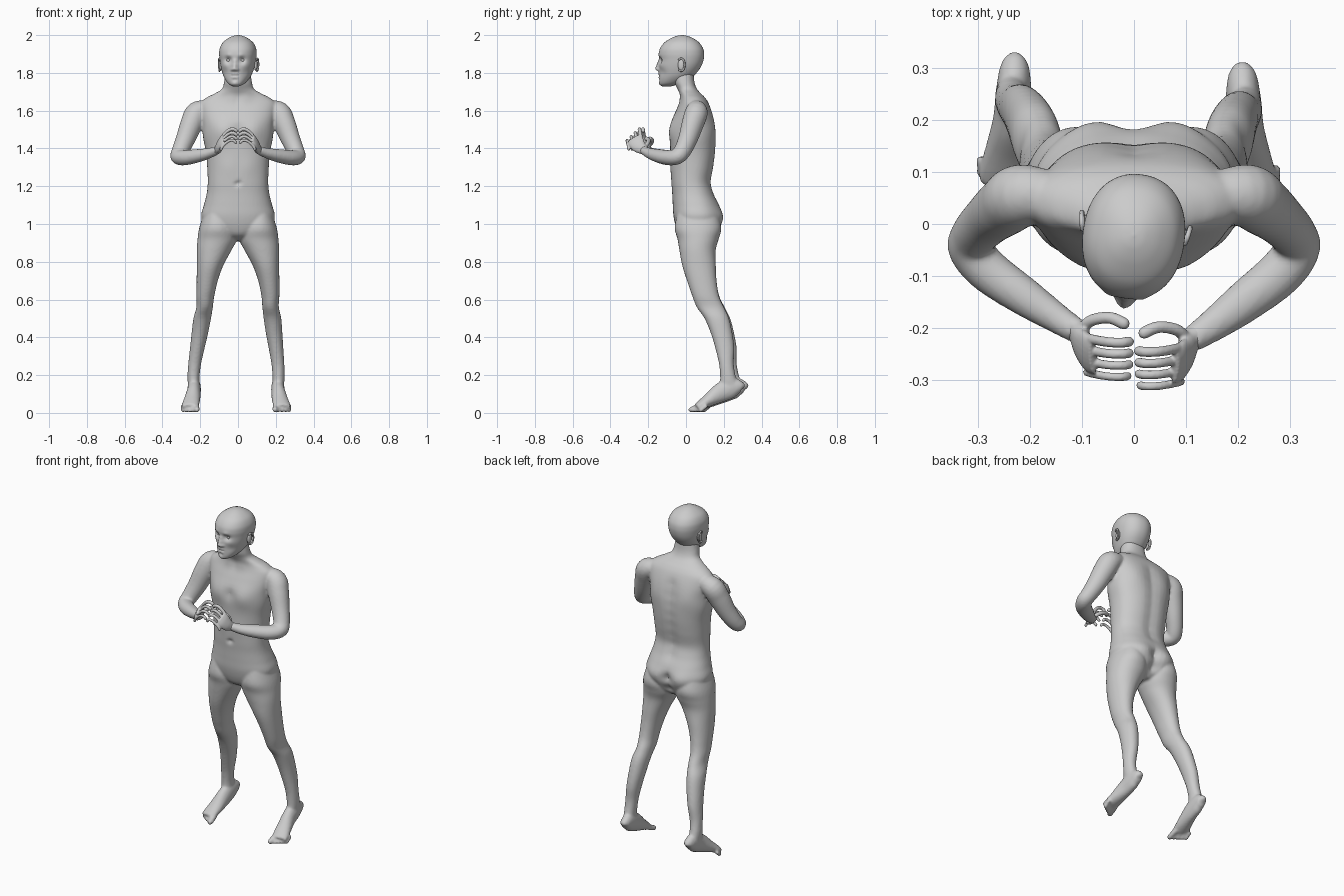
import bpy, bmesh, math
from mathutils import Vector, Matrix


def spline(rows, k):
    """Catmull-Rom interpolation of equal-length number rows."""
    p = [Vector(r) for r in rows]
    out = []
    for i in range(len(p) - 1):
        a, b, c, d = p[max(i - 1, 0)], p[i], p[i + 1], p[min(i + 2, len(p) - 1)]
        for j in range(k):
            t = j / k
            out.append(0.5 * (2 * b + (c - a) * t + (2 * a - 5 * b + 4 * c - d) * t * t
                              + (3 * b - a - 3 * c + d) * t ** 3))
    return out + [p[-1]]


def skin(bm, rings):
    """Closed loft through rings of points."""
    vs = [[bm.verts.new(q) for q in r] for r in rings]
    n = len(vs[0])
    for r, s in zip(vs, vs[1:]):
        for i in range(n):
            bm.faces.new((r[i], r[(i + 1) % n], s[(i + 1) % n], s[i]))
    bm.faces.new(vs[0][::-1])
    bm.faces.new(vs[-1])
    return [v for r in vs for v in r]


def slab(bm, rows, p=2.2, n=48, k=6):
    """Horizontal superellipse sections: z, x0, x1, y0, y1."""
    def pw(c):
        return math.copysign(abs(c) ** (2 / p), c)
    rings = []
    for z, x0, x1, y0, y1 in spline(rows, k):
        ts = [2 * math.pi * i / n for i in range(n)]
        rings.append([((x0 + x1 + (x1 - x0) * pw(math.cos(t))) / 2,
                       (y0 + y1 + (y1 - y0) * pw(math.sin(t))) / 2, z) for t in ts])
    return skin(bm, rings)


def tube(bm, rows, up=(0, 0, 1), n=20, k=5):
    """Sections square to a path: x, y, z, half width, half height."""
    pts = spline(rows, k)
    rings = []
    for i, q in enumerate(pts):
        c = Vector(q[:3])
        t = Vector(pts[min(i + 1, len(pts) - 1)][:3]) - Vector(pts[max(i - 1, 0)][:3])
        u = t.cross(Vector(up)).normalized()
        v = u.cross(t).normalized()
        rings.append([c + u * q[3] * math.cos(a) + v * q[4] * math.sin(a)
                      for a in (2 * math.pi * j / n for j in range(n))])
    return skin(bm, rings)


def digit(bm, points, r):
    """Round-ended finger or toe."""
    p = [Vector(q) for q in points]
    end = p[-1] + (p[-1] - p[-2]).normalized() * r * 0.8
    rows = [(*q, r, r) for q in p] + [(*end, r * 0.35, r * 0.35)]
    return tube(bm, rows, (0.1, 0.3, 1), 12, 4)


def sculpt(verts, bumps, side, yc):
    """Push soft bumps (x, z, radius, dy), mirrored in x, on the front or back."""
    for v in verts:
        if (v.co.y - yc) * side > 0:
            x, z = abs(v.co.x), v.co.z
            v.co.y += sum(d * math.exp(-((x - bx) ** 2 + (z - bz) ** 2) / r ** 2)
                          for bx, bz, r, d in bumps)


def warp(verts, s, fn):
    """Apply an offset, then mirror to side s."""
    for v in verts:
        v.co += Vector(fn(v.co))
        v.co.x *= s


def finish(name, bm, voxel=0, smooth=0):
    bmesh.ops.recalc_face_normals(bm, faces=bm.faces)
    for f in bm.faces:
        f.smooth = True
    me = bpy.data.meshes.new(name)
    bm.to_mesh(me)
    bm.free()
    ob = bpy.data.objects.new(name, me)
    bpy.context.collection.objects.link(ob)
    if voxel:
        m = ob.modifiers.new("merge", 'REMESH')
        m.mode, m.voxel_size, m.use_smooth_shade = 'VOXEL', voxel, True
        m = ob.modifiers.new("soften", 'SMOOTH')
        m.factor, m.iterations = 0.5, smooth
    return ob


# Torso and neck: z, half width, front, back
body = bmesh.new()
torso = [(.91, .03, .02, .12), (.94, .10, -.03, .16), (.98, .17, -.052, .178), (1.04, .195, -.066, .19),
         (1.10, .181, -.07, .175), (1.16, .166, -.073, .15), (1.22, .16, -.078, .135), (1.30, .163, -.08, .148),
         (1.38, .17, -.083, .158), (1.46, .185, -.085, .16), (1.53, .19, -.08, .152), (1.59, .2, -.058, .14),
         (1.64, .2, -.035, .12), (1.67, .165, -.028, .1), (1.69, .125, -.032, .08), (1.715, .085, -.045, .058),
         (1.75, .074, -.062, .045), (1.80, .066, -.07, .04)]
tv = slab(body, [(z, -w, w, f, b) for z, w, f, b in torso], 2.3)
sculpt(tv, [(.085, 1.49, .055, -.012), (0, 1.215, .012, .014), (0, 1.5, .03, .008), (.05, 1.3, .05, -.004),
            (.04, 1.665, .03, -.006)], -1, .03)
sculpt(tv, [(.09, 1.03, .06, .014), (0, .96, .03, -.025), (0, 1.03, .03, -.025), (.11, 1.52, .06, .008)]
       + [(0, 1.16 + .06 * i, .035, -.009) for i in range(8)], 1, .03)

# Legs, feet and arms
leg = [(1.06, .04, .18, -.045, .165), (.98, .012, .205, -.06, .187), (.92, .006, .214, -.045, .173),
       (.86, .035, .218, -.035, .157), (.78, .078, .218, -.02, .158), (.70, .107, .219, .005, .162),
       (.62, .124, .219, .033, .175), (.56, .129, .216, .058, .202), (.50, .136, .229, .1, .23),
       (.42, .148, .235, .135, .249), (.34, .163, .24, .16, .26), (.26, .177, .245, .18, .258),
       (.19, .183, .246, .187, .27), (.14, .183, .243, .185, .288), (.11, .19, .236, .2, .295)]
foot = [(.207, .31, .13, .01, .01), (.208, .297, .138, .026, .03), (.21, .25, .135, .034, .055),
        (.213, .19, .107, .037, .052), (.222, .13, .07, .043, .036), (.231, .085, .044, .046, .024),
        (.236, .06, .031, .042, .016)]
arm = [(.15, .055, 1.61, .045, .045), (.215, .055, 1.59, .06, .06), (.244, .037, 1.535, .058, .06),
       (.278, .01, 1.45, .05, .052), (.306, -.02, 1.385, .045, .045), (.314, -.048, 1.356, .043, .041),
       (.28, -.09, 1.351, .042, .04), (.21, -.14, 1.362, .037, .035), (.15, -.18, 1.376, .029, .027),
       (.108, -.207, 1.392, .024, .022)]
for s in (1, -1):
    lv = slab(body, leg, 2.1, 36)
    lv += tube(body, foot)
    for i in range(5):
        x = .197 + .0185 * i
        r = .015 if i == 0 else .0105
        lv += digit(body, [(x + .004, .085 + .008 * i, .038), (x, .058 + .011 * i, .029 - r / 6),
                           (x, .031 + .013 * i, r + .001)], r)

    def stance(c):
        g = max(0, min(1, (.65 - c.z) / .45))
        return (.021 * g, .012 * g, 0) if s < 0 else (0, -.006 * g, 0)
    warp(lv, s, stance)

    # Forearm reaches slightly further forward on the +x side
    av = tube(body, arm, n=28)
    warp(av, s, lambda c: (0, -.018 * max(0, min(1, (-.05 - c.y) / .15)) if s > 0 else 0, 0))

    # Hand with curled fingers
    hand = bmesh.new()
    hv = tube(hand, [(.128, -.192, 1.384, .021, .022), (.108, -.207, 1.393, .02, .027),
                     (.099, -.232, 1.413, .018, .038), (.089, -.248, 1.437, .014, .042),
                     (.078, -.258, 1.456, .008, .034)], up=(0, -.8, -.6))
    for i in range(4):
        y = -.222 - .022 * i
        hv += digit(hand, [(.092, y + .004, 1.436 - .015 * i), (.079, y, 1.466 - .017 * i),
                           (.05, y - .005, 1.496 - .019 * i), (.024, y - .006, 1.502 - .02 * i),
                           (.008 + .003 * (i == 3), y - .004, 1.492 - .021 * i)], .0098 - .0006 * i)
    hv += digit(hand, [(.104, -.21, 1.402), (.085, -.187, 1.425), (.048, -.18, 1.444), (.018, -.192, 1.452)], .0115)
    warp(hv, s, lambda c: (0, -.018 if s > 0 else 0, 0))
    finish("hand_right_side" if s > 0 else "hand_left_side", hand, .0035, 2)
finish("body", body, .007, 4)

# Head: z, half width, front, back
head = bmesh.new()
skull = [(1.727, .012, -.122, -.085), (1.737, .034, -.137, -.05), (1.752, .051, -.141, -.015), (1.78, .07, -.141, .035),
         (1.81, .082, -.141, .064), (1.84, .09, -.142, .083), (1.87, .095, -.142, .093), (1.90, .098, -.144, .096),
         (1.93, .095, -.137, .09), (1.96, .08, -.115, .07), (1.983, .052, -.08, .038), (1.996, .024, -.048, .006),
         (2.0, .002, -.024, -.02)]
fv = slab(head, [(z, -w, w, f, b) for z, w, f, b in skull], 2.2, 96, 9)
sculpt(fv, [(.036, 1.868, .017, .015), (.034, 1.892, .014, -.004),
            (0, 1.862, .012, -.007), (0, 1.842, .013, -.012), (0, 1.822, .014, -.021), (.014, 1.817, .008, -.008),
            (.008, 1.794, .010, -.005), (.008, 1.776, .010, -.005), (0, 1.785, .006, .004), (.014, 1.785, .006, .004),
            (0, 1.764, .010, .004), (0, 1.745, .014, -.004), (.06, 1.84, .02, -.004), (.055, 1.80, .022, .005)], -1, -.03)
for s in (1, -1):
    # Eyeball, ear shell and ear rim
    bmesh.ops.create_uvsphere(head, u_segments=20, v_segments=12, radius=.0165,
                              matrix=Matrix.Translation((s * .036, -.1085, 1.868)))
    bmesh.ops.create_uvsphere(head, u_segments=16, v_segments=10, radius=1,
                              matrix=Matrix.Translation((s * .094, -.012, 1.842)) @ Matrix.Diagonal((.009, .018, .032, 1)))
    rim = []
    for i in range(9):
        a = math.radians(-40 + 32 * i)
        rim.append((.1 + .005 * math.sin(a / 1.2 + .4), -.012 + .02 * math.sin(a + math.pi / 2.6 - 1.2),
                    1.843 - .033 * math.cos(a + math.pi), .005, .005))
    warp(tube(head, rim, up=(1, 0, 0), n=8, k=3), s, lambda c: (0, 0, 0))
# Slight turn of the head
bmesh.ops.rotate(head, verts=head.verts, cent=(0, -.02, 1.8), matrix=Matrix.Rotation(math.radians(-8), 3, 'Z'))
finish("head", head)
